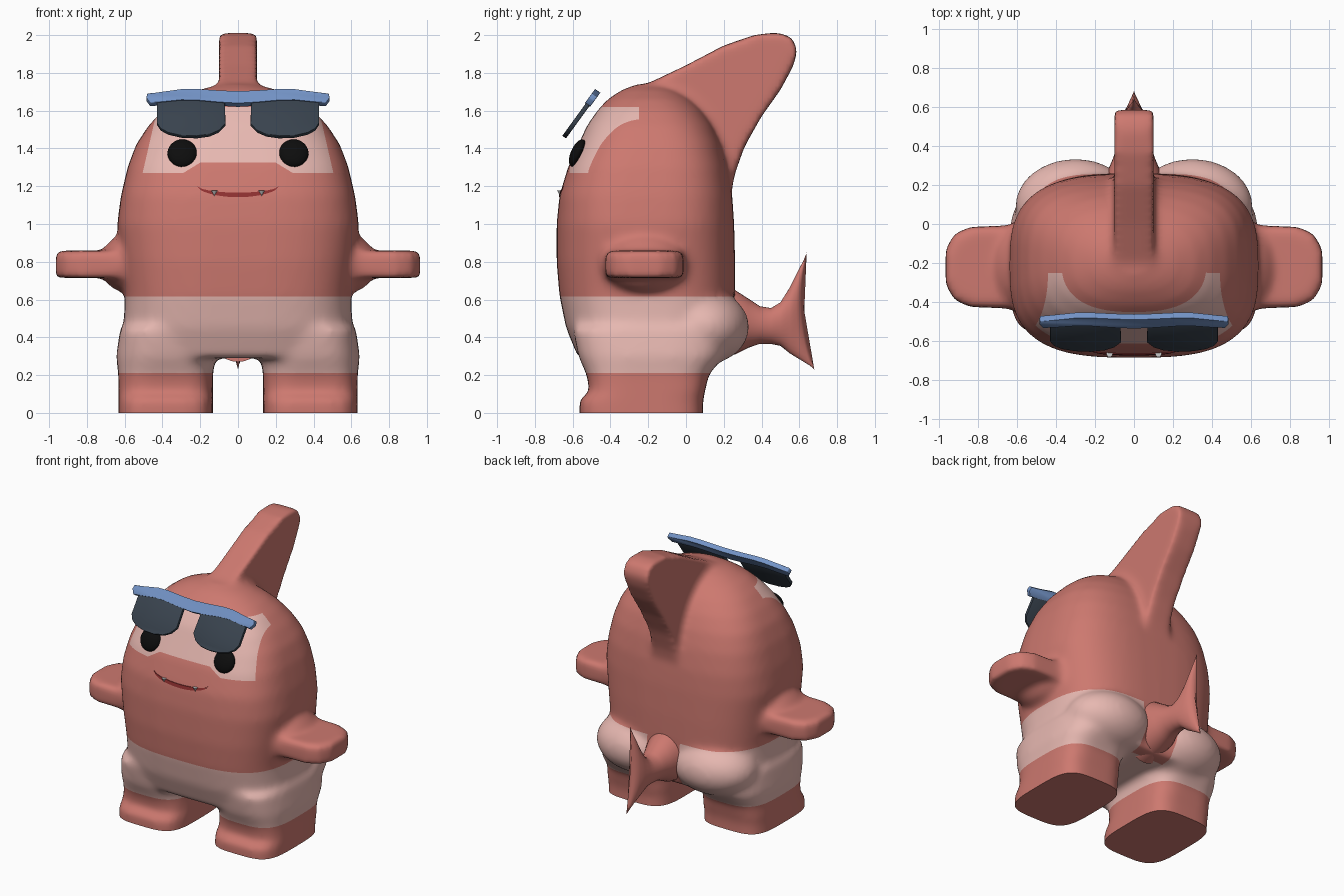
import bpy, bmesh, math
from mathutils import Vector, Matrix
from mathutils.bvhtree import BVHTree

if "Cube" in bpy.data.objects:
    bpy.data.objects.remove(bpy.data.objects["Cube"])


def material(name, r, g, b):
    m = bpy.data.materials.new(name)
    m.diffuse_color = (r, g, b, 1)
    m.use_nodes = True
    m.node_tree.nodes["Principled BSDF"].inputs["Base Color"].default_value = m.diffuse_color
    return m


PINK = material("pink skin", 0.61, 0.19, 0.16)
PALE = material("pale pink", 0.80, 0.48, 0.44)
BLACK = material("black", 0.004, 0.004, 0.004)
LENS = material("dark lens", 0.04, 0.055, 0.075)
BLUE = material("blue frame", 0.17, 0.29, 0.56)
RED = material("mouth red", 0.28, 0.03, 0.03)
WHITE = material("tooth white", 0.8, 0.8, 0.78)


def finish(bm, name, mats, angle=40):
    bmesh.ops.recalc_face_normals(bm, faces=bm.faces)
    me = bpy.data.meshes.new(name)
    bm.to_mesh(me)
    bm.free()
    for m in mats:
        me.materials.append(m)
    me.shade_smooth()
    me.set_sharp_from_angle(angle=math.radians(angle))
    ob = bpy.data.objects.new(name, me)
    bpy.context.collection.objects.link(ob)
    return ob


def loft(bm, rings):
    vs = [[bm.verts.new(p) for p in r] for r in rings]
    n = len(rings[0])
    for a, b in zip(vs, vs[1:]):
        for i in range(n):
            j = (i + 1) % n
            bm.faces.new((a[i], a[j], b[j], b[i]))
    bm.faces.new(vs[0][::-1])
    bm.faces.new(vs[-1])


def section(z, hx, yf, yb, n, cx=0):
    # rounded-square horizontal section
    def sp(v):
        return math.copysign(abs(v) ** (2 / n), v)
    ts = [2 * math.pi * i / 48 for i in range(48)]
    return [(cx + hx * sp(math.cos(t)),
             (yf + yb) / 2 + (yb - yf) / 2 * sp(math.sin(t)), z) for t in ts]


def prism(bm, pts, place, half):
    a = [bm.verts.new(place(u, v, -half)) for u, v in pts]
    b = [bm.verts.new(place(u, v, half)) for u, v in pts]
    bm.faces.new(a[::-1])
    bm.faces.new(b)
    for i in range(len(a)):
        j = (i + 1) % len(a)
        bm.faces.new((a[i], a[j], b[j], b[i]))


def ellipsoid(bm, c, r, rot=0):
    mat = Matrix.Translation(c) @ Matrix.Rotation(rot, 4, 'X') @ Matrix.Diagonal((*r, 1))
    bmesh.ops.create_uvsphere(bm, u_segments=32, v_segments=20, radius=1, matrix=mat)


# Body: torso, legs, arms, hips and back fin, fused by voxel remesh
bm = bmesh.new()
TORSO = [(.29, .60, -.57, .22, 3), (.45, .605, -.635, .25, 3), (.62, .60, -.67, .26, 3),
         (.8, .62, -.685, .26, 3), (1.0, .64, -.685, .255, 3), (1.15, .62, -.67, .245, 3.1),
         (1.3, .585, -.625, .22, 3.1), (1.42, .54, -.57, .185, 3), (1.52, .475, -.525, .14, 2.8),
         (1.6, .40, -.47, .085, 2.6), (1.66, .32, -.415, .025, 2.4), (1.71, .21, -.34, -.05, 2.2),
         (1.74, .09, -.26, -.12, 2)]
loft(bm, [section(*s) for s in TORSO])
LEG = [(-.12, .25, -.56, .09, 4), (.07, .25, -.565, .09, 4), (.11, .25, -.51, .10, 4),
       (.2, .25, -.525, .12, 3.5), (.3, .262, -.57, .2, 3), (.45, .24, -.6, .22, 3)]
for s in (1, -1):
    loft(bm, [section(*q, cx=s * .383) for q in LEG])
    ellipsoid(bm, (s * .3, .09, .455), (.31, .245, .2))
    arm = [(.45, -.44), (.84, -.425), (.92, -.39), (.965, -.31), (.965, -.13),
           (.92, -.05), (.84, -.015), (.45, 0)]
    prism(bm, arm, lambda x, y, t: (s * x, y, .787 + t), .072)
    ellipsoid(bm, (s * .6, -.22, .79), (.13, .23, .15))
FIN = [(-.3, 1.68), (-.2, 1.745), (0, 1.84), (.2, 1.945), (.36, 2.0), (.48, 2.015),
       (.56, 1.99), (.59, 1.92), (.57, 1.84), (.5, 1.71), (.4, 1.57), (.31, 1.41),
       (.26, 1.27), (.225, 1.1), (0, 1.1)]
prism(bm, FIN, lambda y, z, t: (t, y, z), .1)
body = finish(bm, "body", [PINK, PALE])
rm = body.modifiers.new("fuse", 'REMESH')
rm.mode = 'VOXEL'
rm.voxel_size = .02
sm = body.modifiers.new("soften", 'SMOOTH')
sm.factor = .5
sm.iterations = 14
fused = bpy.data.meshes.new_from_object(body.evaluated_get(bpy.context.evaluated_depsgraph_get()))
bpy.data.objects.remove(body)

bm = bmesh.new()
bm.from_mesh(fused)


def cut(co, no, keep=lambda c: True, clear=False):
    fs = [f for f in bm.faces if keep(f.calc_center_median())]
    geom = fs + list({e for f in fs for e in f.edges}) + list({v for f in fs for v in f.verts})
    bmesh.ops.bisect_plane(bm, geom=geom, dist=1e-5, plane_co=co, plane_no=no, clear_inner=clear)


def on_face(c):
    return c.y < -.25 and 1.2 < c.z < 1.7


# Flat soles, then clean colour borders for shorts and face patch
cut((0, 0, 0), (0, 0, 1), clear=True)
bmesh.ops.holes_fill(bm, edges=[e for e in bm.edges if e.is_boundary], sides=0)
for z in (.21, .615):
    cut((0, 0, z), (0, 0, 1))
for z in (1.27, 1.325, 1.62):
    cut((0, 0, z), (0, 0, 1), on_face)
for s in (1, -1):
    cut((s * .13, 0, 0), (1, 0, 0), lambda c: c.y > .1 and .2 < c.z < .63)
    cut((s * .505, 0, 1.27), (s, 0, .23), on_face)
    cut((s * .29, 0, 1.27), (s * .055, 0, .09), lambda c: on_face(c) and c.x * s > 0)
for f in bm.faces:
    c = f.calc_center_median()
    x = abs(c.x)
    shorts = .21 < c.z < .615 and not (x < .13 and c.y > .12)
    low = 1.27 + .055 * min(1, max(0, (.29 - x) / .09))
    patch = c.y < -.25 and low < c.z < 1.62 and x < .505 - (c.z - 1.27) * .23
    f.material_index = int(shorts or patch)
surface = BVHTree.FromBMesh(bm)
finish(bm, "body", [PINK, PALE], 50)


def skin_y(x, z):
    hit = surface.ray_cast(Vector((x, -3, z)), Vector((0, 1, 0)))[0]
    return hit.y if hit else -.6


# Tail with upright fluke: y, centre z, half height, half width, backward bow
bm = bmesh.new()
TAIL = [(.1, .48, .21, .17, 0), (.26, .48, .17, .14, 0), (.33, .475, .13, .11, 0),
        (.39, .465, .1, .09, 0), (.45, .46, .095, .078, 0), (.50, .47, .115, .07, 0),
        (.55, .49, .175, .058, 0), (.585, .515, .235, .045, .015), (.605, .53, .28, .03, .035),
        (.618, .54, .31, .008, .042)]
rings = []
for y, zc, hz, hx, bow in TAIL:
    ring = []
    for i in range(32):
        a = 2 * math.pi * i / 32
        sn = math.sin(a)
        ring.append((hx * math.cos(a), y + bow * sn * sn - bow * .48 * sn, zc + hz * sn))
    rings.append(ring)
loft(bm, rings)
finish(bm, "tail", [PINK], 60)

# Eyes
for s, side in ((1, "left"), (-1, "right")):
    bm = bmesh.new()
    ellipsoid(bm, (s * .295, skin_y(s * .295, 1.375) - .005, 1.375), (.078, .035, .078),
              math.radians(-24))
    finish(bm, side + "_eye", [BLACK])

# Mouth: crescent lying on the face
bm = bmesh.new()
cols = []
for i in range(25):
    x = -.215 + .43 * i / 24
    k = 1 - (x / .215) ** 2
    top, bot = 1.2 - .034 * k ** .6, 1.198 - .056 * k ** .6
    cols.append([bm.verts.new((x, skin_y(x, z) + d, z))
                 for z, d in ((top, -.005), (bot, -.005), (bot, .03), (top, .03))])
for a, b in zip(cols, cols[1:]):
    for i in range(4):
        bm.faces.new((a[i], a[i - 1], b[i - 1], b[i]))
bm.faces.new(cols[0])
bm.faces.new(cols[-1][::-1])
finish(bm, "mouth", [RED])

# Teeth
for s, side in ((1, "left"), (-1, "right")):
    bm = bmesh.new()
    mat = Matrix.Translation((s * .125, skin_y(s * .125, 1.163) - .003, 1.163)) @ Matrix.Rotation(math.pi, 4, 'X')
    bmesh.ops.create_cone(bm, cap_ends=True, segments=12, radius1=.016, radius2=.001,
                          depth=.028, matrix=mat)
    finish(bm, side + "_tooth", [WHITE])


# Sunglasses: outlines in x and z laid on a backward-tilted plane
def tilted(x, z, t):
    return (x, -.645 + (z - 1.46) * .725 + t * .81, z - t * .587)


def glass_part(name, pts, half, mat):
    bm = bmesh.new()
    prism(bm, pts, tilted, half)
    bmesh.ops.bevel(bm, geom=list(bm.edges), offset=.004, segments=2, affect='EDGES', profile=.5)
    finish(bm, name, [mat], 35)


LENS_PTS = [(.07, 1.65), (.066, 1.525), (.1, 1.49), (.15, 1.468), (.22, 1.46), (.3, 1.462),
            (.37, 1.478), (.41, 1.5), (.43, 1.53), (.43, 1.65)]
for s, side in ((1, "left"), (-1, "right")):
    glass_part(side + "_lens", [(s * x, z) for x, z in LENS_PTS], .012, LENS)
half = [(0, 1.693), (.1, 1.697), (.22, 1.705), (.3, 1.704), (.4, 1.69), (.48, 1.682),
        (.486, 1.66), (.465, 1.632), (.4, 1.638), (.3, 1.648), (.22, 1.647), (.1, 1.636), (0, 1.63)]
glass_part("glasses_frame", half + [(-x, z) for x, z in half[-2:0:-1]], .017, BLUE)
